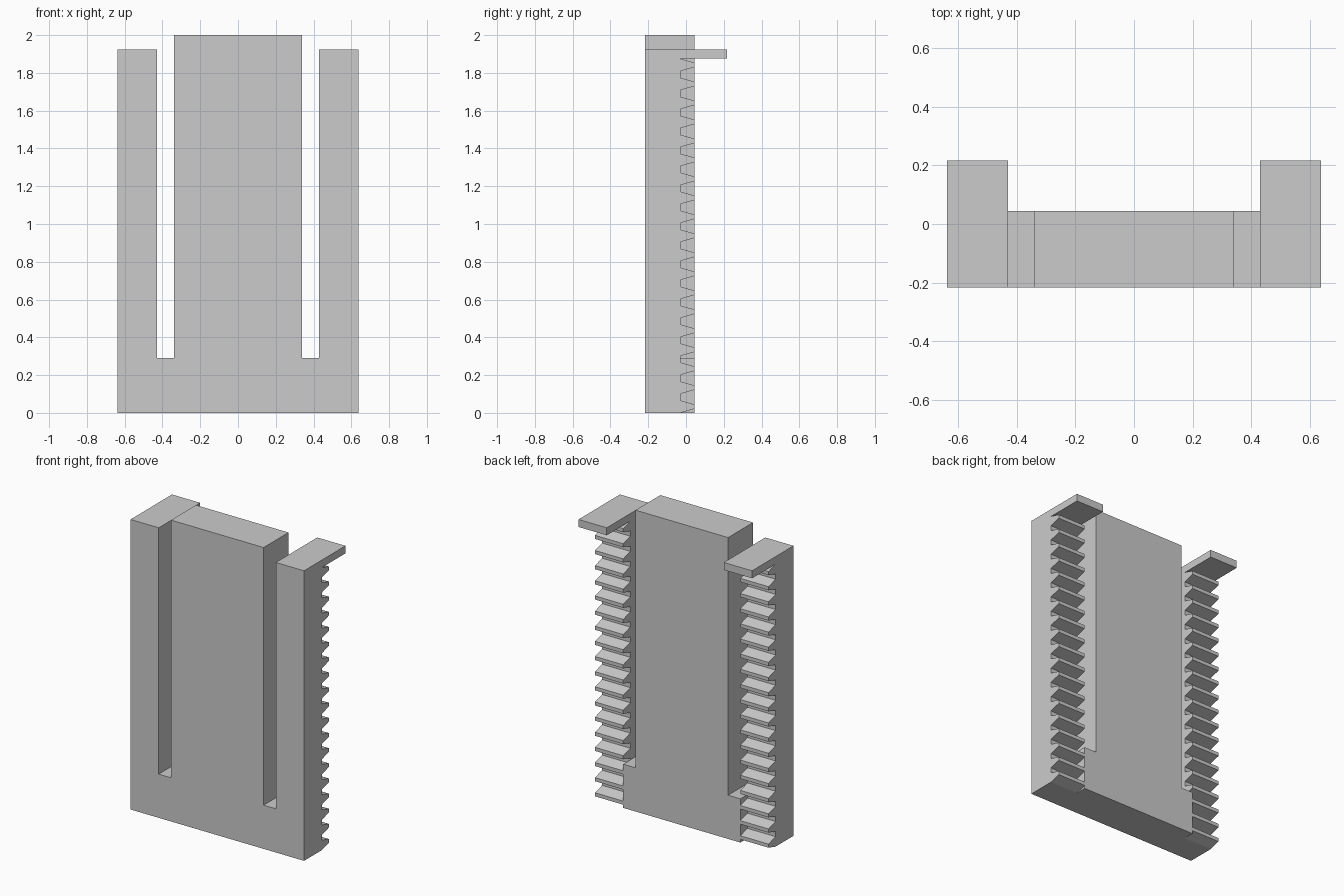
import bpy
import bmesh
from mathutils import Vector

cube = bpy.data.objects.get("Cube")
if cube:
    bpy.data.objects.remove(cube, do_unlink=True)

# Single plain grey material
GREY = (0.6, 0.6, 0.6, 1.0)
grey = bpy.data.materials.new("plain grey")
grey.use_nodes = True
grey.diffuse_color = GREY
for node in grey.node_tree.nodes:
    if node.type == "BSDF_PRINCIPLED":
        node.inputs["Base Color"].default_value = GREY

# Main dimensions
FRONT, ROOT, TIP, LEDGE = -0.217, -0.03, 0.044, 0.217
PANEL_X, ARM_X, OUTER_X = 0.34, 0.43, 0.637
SLOT_Z, LEDGE_Z, ARM_TOP, TOP = 0.29, 1.875, 1.925, 2.0
TEETH, TOOTH_BASE, TOOTH_TIP = 19, 0.066, 0.024


def extrude_profile(name, points, offset):
    """Extrude a closed outline of 3D points along an offset vector."""
    bm = bmesh.new()
    face = bm.faces.new([bm.verts.new(p) for p in points])
    result = bmesh.ops.extrude_face_region(bm, geom=[face], use_keep_orig=True)
    moved = [g for g in result["geom"] if isinstance(g, bmesh.types.BMVert)]
    bmesh.ops.translate(bm, verts=moved, vec=Vector(offset))
    bmesh.ops.recalc_face_normals(bm, faces=bm.faces)
    mesh = bpy.data.meshes.new(name)
    bm.to_mesh(mesh)
    bm.free()
    mesh.materials.append(grey)
    obj = bpy.data.objects.new(name, mesh)
    bpy.context.collection.objects.link(obj)
    return obj


# Centre panel with a wider foot below the two slots
half = [(ARM_X, 0), (ARM_X, SLOT_Z), (PANEL_X, SLOT_Z), (PANEL_X, TOP)]
outline = half + [(-x, z) for x, z in reversed(half)]
extrude_profile("centre_panel", [(x, FRONT, z) for x, z in outline],
                (0, TIP - FRONT, 0))

# Rack profile: trapezoid teeth up the back, ending in a ledge
pitch = (LEDGE_Z - TOOTH_BASE) / (TEETH - 1)
slope = (TOOTH_BASE - TOOTH_TIP) / 2
rack = [(FRONT, 0)]
for i in range(TEETH):
    z = i * pitch
    rack += [(ROOT, z), (TIP, z + slope),
             (TIP, z + slope + TOOTH_TIP), (ROOT, z + TOOTH_BASE)]
rack += [(LEDGE, LEDGE_Z), (LEDGE, ARM_TOP), (FRONT, ARM_TOP)]

# Toothed arms on both sides
for side, sign in (("left", 1), ("right", -1)):
    extrude_profile(side + "_toothed_arm",
                    [(sign * ARM_X, y, z) for y, z in rack],
                    (sign * (OUTER_X - ARM_X), 0, 0))
